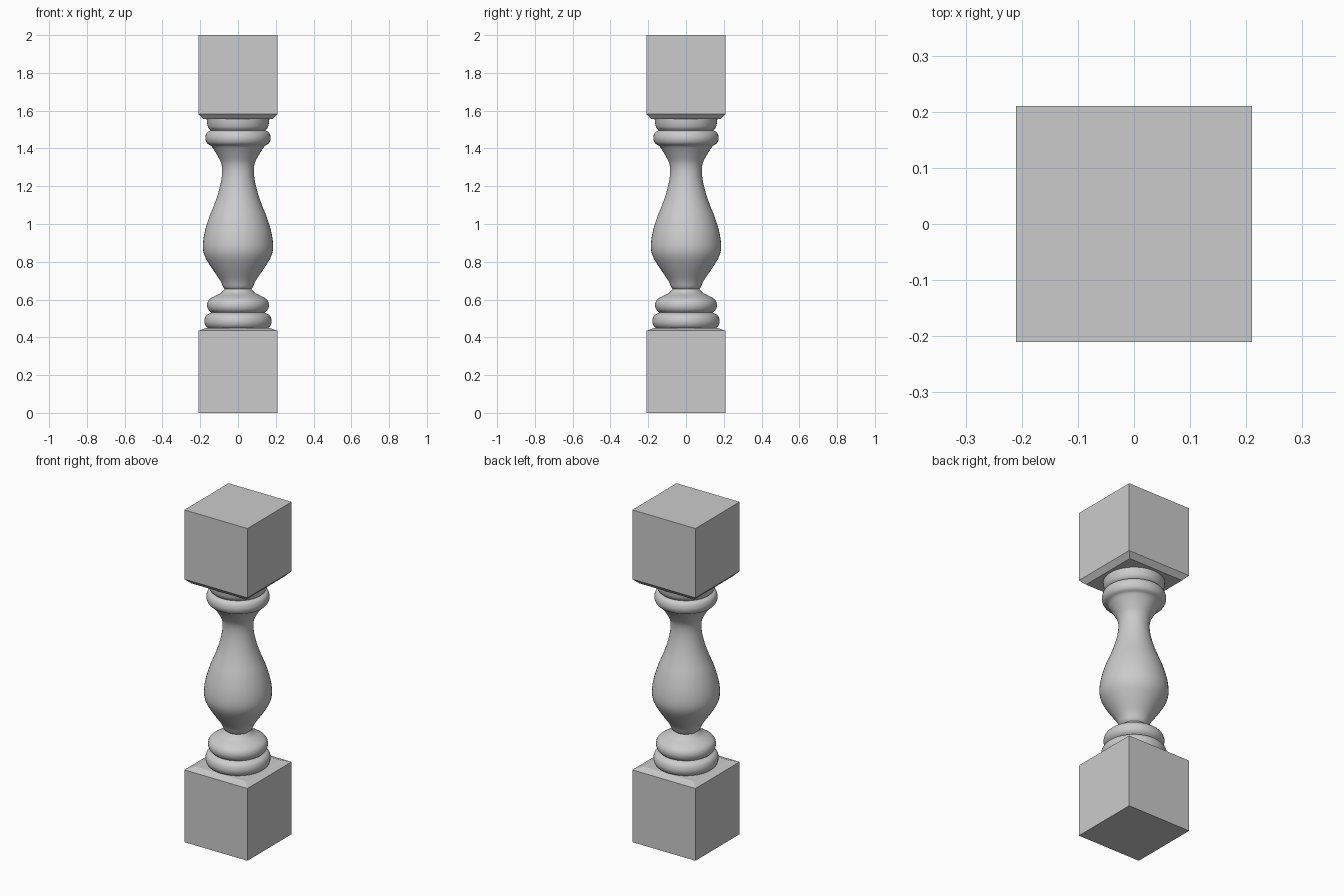
import bpy, bmesh, math
from mathutils import Vector

if "Cube" in bpy.data.objects:
    bpy.data.objects.remove(bpy.data.objects["Cube"])


def finish(name, bm, smooth):
    bmesh.ops.recalc_face_normals(bm, faces=bm.faces)
    me = bpy.data.meshes.new(name)
    bm.to_mesh(me)
    bm.free()
    ob = bpy.data.objects.new(name, me)
    bpy.context.collection.objects.link(ob)
    if smooth:
        bpy.ops.object.select_all(action='DESELECT')
        ob.select_set(True)
        bpy.context.view_layer.objects.active = ob
        bpy.ops.object.shade_smooth_by_angle(angle=math.radians(40))
    return ob


def loft(name, levels, sides, smooth, turn=0.0):
    """Stack of rings (radius, z) with n sides, capped at both ends."""
    bm = bmesh.new()
    rings = []
    for r, z in levels:
        rings.append([bm.verts.new((r * math.cos(turn + math.tau * i / sides),
                                    r * math.sin(turn + math.tau * i / sides), z))
                      for i in range(sides)])
    for a, b in zip(rings, rings[1:]):
        for i in range(sides):
            j = (i + 1) % sides
            bm.faces.new((a[i], a[j], b[j], b[i]))
    bm.faces.new(rings[0])
    bm.faces.new(rings[-1])
    return finish(name, bm, smooth)


def block(name, levels):
    return loft(name, [(h * math.sqrt(2), z) for h, z in levels], 4, False, math.pi / 4)


def curve(points, steps=4):
    """Smooth profile through the points (Catmull-Rom)."""
    p = [Vector(q) for q in points]
    p = [2 * p[0] - p[1]] + p + [2 * p[-1] - p[-2]]
    out = []
    for a, b, c, d in zip(p, p[1:], p[2:], p[3:]):
        for k in range(steps):
            t = k / steps
            out.append(0.5 * (2 * b + (c - a) * t + (2 * a - 5 * b + 4 * c - d) * t * t
                              + (3 * b - a - 3 * c + d) * t ** 3))
    return [tuple(v) for v in out] + [tuple(points[-1])]


# Square end blocks
block("base_block", [(0.21, 0), (0.21, 0.435), (0.165, 0.45)])
block("top_block", [(0.183, 1.555), (0.21, 1.583), (0.21, 2.0)])

# Turned shaft: lower rings, vase body, collar and flared cap
lower_ring = curve([(0.155, 0.445), (0.172, 0.462), (0.178, 0.487), (0.169, 0.515), (0.142, 0.531)])
upper_ring = curve([(0.142, 0.531), (0.158, 0.547), (0.164, 0.572), (0.155, 0.597),
                    (0.130, 0.615), (0.092, 0.634), (0.070, 0.657)])
body = curve([(0.078, 0.665), (0.097, 0.705), (0.145, 0.775), (0.176, 0.83), (0.186, 0.88),
              (0.178, 0.95), (0.155, 1.03), (0.127, 1.10), (0.103, 1.17), (0.086, 1.25),
              (0.087, 1.315), (0.110, 1.365), (0.141, 1.413)])
collar = curve([(0.141, 1.413), (0.164, 1.428), (0.173, 1.455), (0.165, 1.483), (0.145, 1.496)])
cap = curve([(0.145, 1.496), (0.157, 1.51), (0.163, 1.53), (0.166, 1.557)])
loft("turned_shaft", lower_ring + upper_ring[1:] + body + collar[1:] + cap[1:], 48, True)
